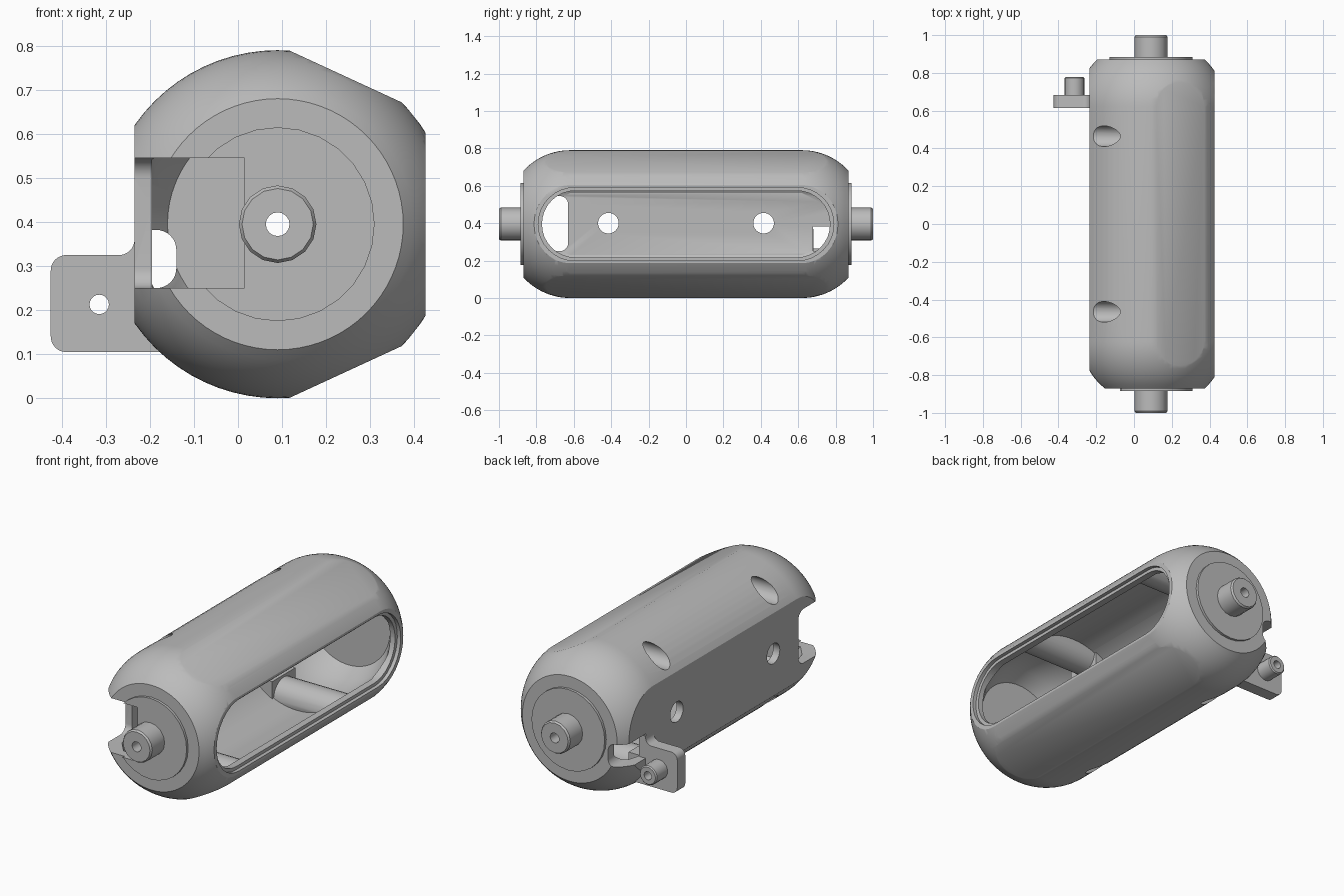
import bpy, bmesh, math
from mathutils import Vector

cube = bpy.data.objects.get("Cube")
if cube:
    bpy.data.objects.remove(cube, do_unlink=True)

CX, CZ = 0.09, 0.395      # main axis of the housing

grey = bpy.data.materials.new("mid_grey")
grey.use_nodes = True
grey.diffuse_color = (0.5, 0.5, 0.5, 1)
for node in grey.node_tree.nodes:
    if node.type == 'BSDF_PRINCIPLED':
        node.inputs["Base Color"].default_value = (0.5, 0.5, 0.5, 1)


def finish(name, bm):
    bmesh.ops.recalc_face_normals(bm, faces=bm.faces[:])
    mesh = bpy.data.meshes.new(name)
    bm.to_mesh(mesh)
    bm.free()
    mesh.materials.append(grey)
    ob = bpy.data.objects.new(name, mesh)
    bpy.context.collection.objects.link(ob)
    return ob


def circle(u, v, r, n=32):
    return [(u + r * math.cos(math.tau * i / n), v + r * math.sin(math.tau * i / n)) for i in range(n)]


def rounded(corners, steps=8):
    """Outline from (u, v, radius) corners."""
    out = []
    for i, (u, v, r) in enumerate(corners):
        p = Vector((u, v))
        if r == 0:
            out.append((u, v))
            continue
        before = Vector(corners[i - 1][:2])
        after = Vector(corners[(i + 1) % len(corners)][:2])
        a = p + (before - p).normalized() * r
        b = p + (after - p).normalized() * r
        w = math.sqrt(0.5)
        for k in range(steps + 1):
            t = k / steps
            c0, c1, c2 = (1 - t) ** 2, 2 * w * t * (1 - t), t * t
            out.append(tuple((a * c0 + p * c1 + b * c2) / (c0 + c1 + c2)))
    return out


def rect(u0, u1, v0, v1, r=0.0):
    return rounded([(u0, v0, r), (u1, v0, r), (u1, v1, r), (u0, v1, r)])


def prism(name, axis, outline, t0, t1):
    """Extrude an outline along x (outline in y, z) or y (outline in x, z)."""
    bm = bmesh.new()
    ends = [[bm.verts.new((t, u, v) if axis == 'x' else (u, t, v)) for u, v in outline] for t in (t0, t1)]
    bm.faces.new(ends[0])
    bm.faces.new(ends[1])
    n = len(outline)
    for i in range(n):
        j = (i + 1) % n
        bm.faces.new((ends[0][i], ends[0][j], ends[1][j], ends[1][i]))
    return finish(name, bm)


def lathe(name, profile, n, cx=CX, cz=CZ, tube=False):
    """Turn a (y, radius) profile about an axis along y."""
    bm = bmesh.new()
    rings = [[bm.verts.new((u, y, v)) for u, v in circle(cx, cz, r, n)] for y, r in profile]
    pairs = list(zip(rings, rings[1:]))
    if tube:
        pairs.append((rings[-1], rings[0]))
    else:
        bm.faces.new(rings[0])
        bm.faces.new(rings[-1])
    for a, b in pairs:
        for i in range(n):
            j = (i + 1) % n
            bm.faces.new((a[i], a[j], b[j], b[i]))
    return finish(name, bm)


def combine(ob, cutter, operation='DIFFERENCE', keep=False):
    mod = ob.modifiers.new("cut", 'BOOLEAN')
    mod.operation, mod.solver, mod.object = operation, 'EXACT', cutter
    deps = bpy.context.evaluated_depsgraph_get()
    deps.update()
    mesh = bpy.data.meshes.new_from_object(ob.evaluated_get(deps))
    ob.modifiers.clear()
    ob.data = mesh
    if not keep:
        bpy.data.objects.remove(cutter, do_unlink=True)


# Housing: turned capsule trimmed by flats
R, ARC, STRAIGHT = 0.395, 0.339, 0.62
half = []
for k in range(13):
    dy = 0.25 * k / 12
    half.append((STRAIGHT + dy, R - ARC + math.sqrt(ARC ** 2 - dy ** 2)))
housing = lathe("housing", [(-y, r) for y, r in reversed(half)] + half, 72)
trim = [(0.115, 0.79), (0.375, 0.67), (0.425, 0.607)]
trim = [(-0.235, 0.9), (0.09, 0.9), (0.09, 0.8015)] + trim
trim += [(x, 2 * CZ - z) for x, z in reversed(trim)]
combine(housing, prism("trim", 'y', trim, -1.2, 1.2), 'INTERSECT')

# Cavity, leaving the screw bosses standing
cavity = lathe("cavity", [(-0.82, 0.25), (-0.75, 0.3), (-0.62, 0.33), (0.62, 0.33), (0.75, 0.3), (0.82, 0.25)], 64)
combine(cavity, prism("limit", 'y', rect(-0.195, 0.385, -0.2, 1), -1.1, 1.1), 'INTERSECT')
BOSSES = [(y, CZ + s * 0.305) for y in (-0.465, 0.465) for s in (-1, 1)]
for y, z in BOSSES:
    combine(cavity, prism("boss", 'x', circle(y, z, 0.088, 24), -0.5, 0.5))
    combine(cavity, prism("boss_block", 'x', rect(y - 0.1, y + 0.1, z - 0.1, z + 0.1), -0.5, -0.05))
combine(housing, cavity)

# Window with stepped rim
combine(housing, prism("window", 'x', rect(-0.77, 0.77, CZ - 0.178, CZ + 0.178, 0.177), 0.3, 0.6))
combine(housing, prism("rim", 'x', rect(-0.79, 0.79, CZ - 0.195, CZ + 0.195, 0.194), 0.405, 0.6))

# Screw holes, wall holes and axle bore
for y, z in BOSSES:
    combine(housing, prism("screw_hole", 'x', circle(y, z, 0.055), -0.6, 0.03))
for y in (-0.415, 0.415):
    combine(housing, prism("wall_hole", 'x', circle(y, 0.4, 0.055), -0.4, -0.1))
combine(housing, prism("bore", 'y', circle(CX, CZ, 0.027, 16), -1.2, 1.2))

# End notches
notch = prism("notch", 'x', rect(-1.3, -0.63, 0.25, 0.545, 0.045), -0.5, 0.015)
combine(housing, notch, keep=True)
combine(housing, prism("small_notch", 'y', rect(-0.45, -0.14, 0.25, 0.382, 0.045), 0.68, 1.2))

# End discs and hollow axle stubs
parts = [housing]
for s, side in ((-1, "front"), (1, "back")):
    disc = lathe(side + "_disc", [(s * y, r) for y, r in
                 ((0.86, 0.027), (0.86, 0.22), (0.884, 0.22), (0.884, 0.027))], 28, tube=True)
    if s < 0:
        combine(disc, notch)
    axle = lathe(side + "_axle", [(s * y, r) for y, r in
                 ((0.865, 0.027), (0.865, 0.088), (0.99, 0.088), (1.0, 0.081), (1.0, 0.027))], 16, tube=True)
    parts += [disc, axle]

# Mounting tab with hollow peg
tab = prism("mounting_tab", 'y', rounded([
    (-0.425, 0.105, 0.035), (-0.16, 0.105, 0), (-0.16, 0.16, 0), (-0.205, 0.2, 0),
    (-0.205, 0.37, 0), (-0.235, 0.37, 0), (-0.235, 0.325, 0.035), (-0.425, 0.325, 0.035)]), 0.613, 0.682)
combine(tab, prism("tab_hole", 'y', circle(-0.315, 0.213, 0.022, 20), 0.5, 0.9))
peg = lathe("tab_peg", [(0.67, 0.022), (0.67, 0.052), (0.772, 0.052), (0.778, 0.046), (0.778, 0.022)],
            20, -0.315, 0.213, tube=True)
parts += [tab, peg]

# Smooth shading with sharp edges kept
bpy.ops.object.select_all(action='DESELECT')
for ob in parts:
    ob.select_set(True)
bpy.context.view_layer.objects.active = housing
bpy.ops.object.shade_smooth_by_angle(angle=math.radians(30))
